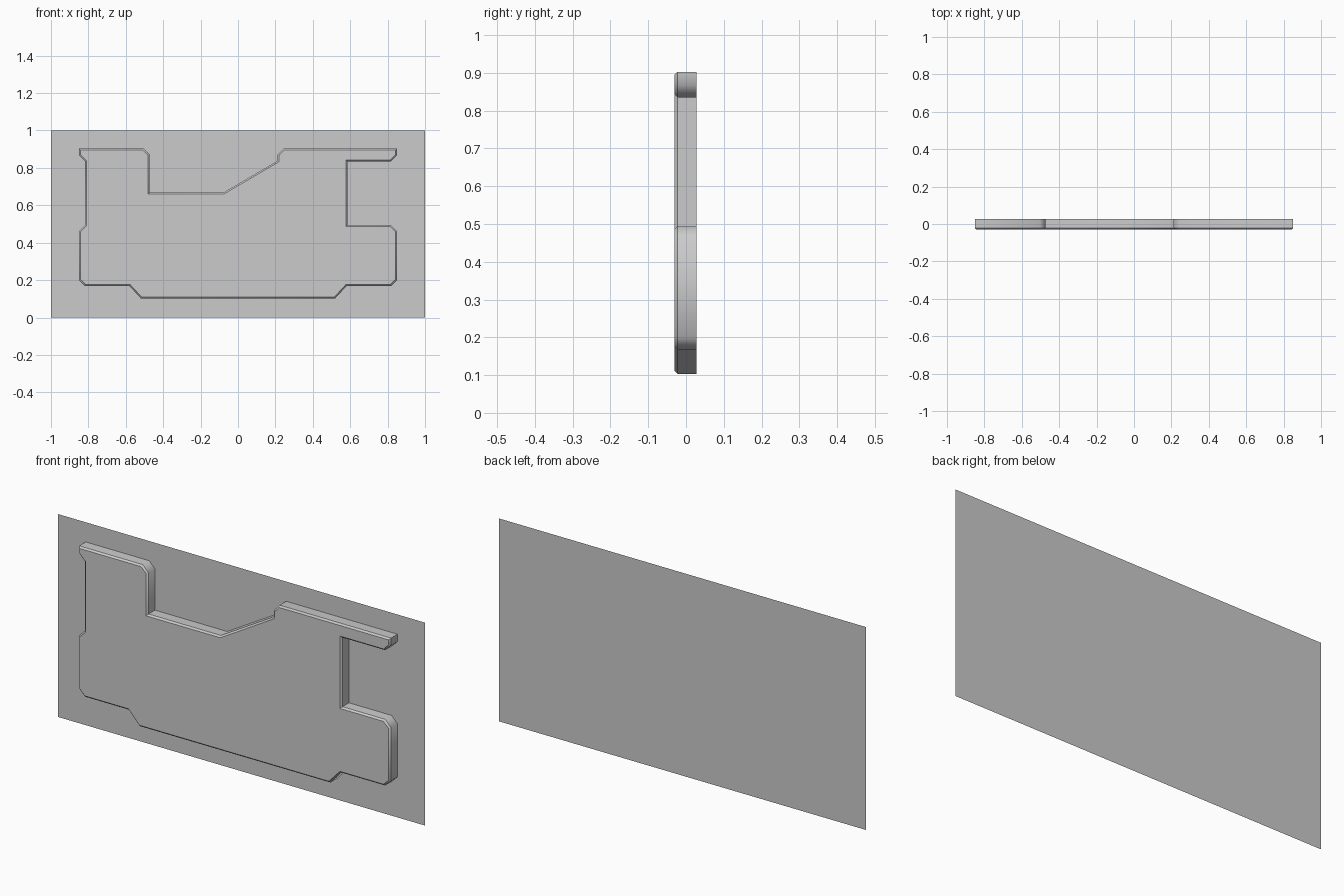
import bpy, bmesh, math

cube = bpy.data.objects.get("Cube")
if cube:
    bpy.data.objects.remove(cube)

BACK, FRONT, CHAMFER = 0.028, -0.03, 0.008

grey = bpy.data.materials.new("plain_grey")
grey.use_nodes = True
colour = (0.6, 0.6, 0.6, 1)
grey.diffuse_color = colour
grey.node_tree.nodes["Principled BSDF"].inputs["Base Color"].default_value = colour


def finish(bm, name):
    mesh = bpy.data.meshes.new(name)
    bm.to_mesh(mesh)
    bm.free()
    mesh.materials.append(grey)
    obj = bpy.data.objects.new(name, mesh)
    bpy.context.collection.objects.link(obj)
    return obj


def polygon(bm, points, y):
    return bm.faces.new([bm.verts.new((x, y, z)) for x, z in points])


# Thin backing sheet
bm = bmesh.new()
polygon(bm, [(-1, 0), (1, 0), (1, 1), (-1, 1)], BACK)
finish(bm, "backing_sheet")

# Raised panel outline, counter-clockwise seen from the front
lower_right = [(0.52, 0.103), (0.58, 0.168), (0.818, 0.168), (0.85, 0.2),
               (0.85, 0.462), (0.818, 0.494)]
lower_left = [(-x, z) for x, z in reversed(lower_right)]
right_notch = [(0.585, 0.494), (0.585, 0.835), (0.818, 0.835),
               (0.85, 0.867), (0.85, 0.903)]
top_edge = [(0.243, 0.903), (0.212, 0.87), (0.212, 0.838), (-0.078, 0.668),
            (-0.472, 0.668), (-0.472, 0.871), (-0.504, 0.903)]
left_hook = [(-0.85, 0.903), (-0.85, 0.867), (-0.818, 0.835)]
outline = lower_right + right_notch + top_edge + left_hook + lower_left

# Panel: front face, side walls, chamfered front rim, open against the sheet
bm = bmesh.new()
front = polygon(bm, outline, FRONT)
rim = list(front.edges)
walls = bmesh.ops.extrude_edge_only(bm, edges=rim)["geom"]
for v in walls:
    if isinstance(v, bmesh.types.BMVert):
        v.co.y = BACK
bmesh.ops.recalc_face_normals(bm, faces=bm.faces)
bm.normal_update()
if max(bm.faces, key=lambda f: f.calc_area()).normal.y > 0:
    bmesh.ops.reverse_faces(bm, faces=bm.faces)
bmesh.ops.bevel(bm, geom=rim, offset=CHAMFER, offset_type='OFFSET',
                segments=1, affect='EDGES')
bm.normal_update()

# Soft shading around the wall corners, crisp rim and square corners
for f in bm.faces:
    f.smooth = True
for e in bm.edges:
    along_rim = abs(e.verts[0].co.y - e.verts[1].co.y) < 1e-4
    sharp_turn = len(e.link_faces) == 2 and e.calc_face_angle() > math.radians(50)
    e.smooth = not (along_rim or sharp_turn)
finish(bm, "raised_panel")
